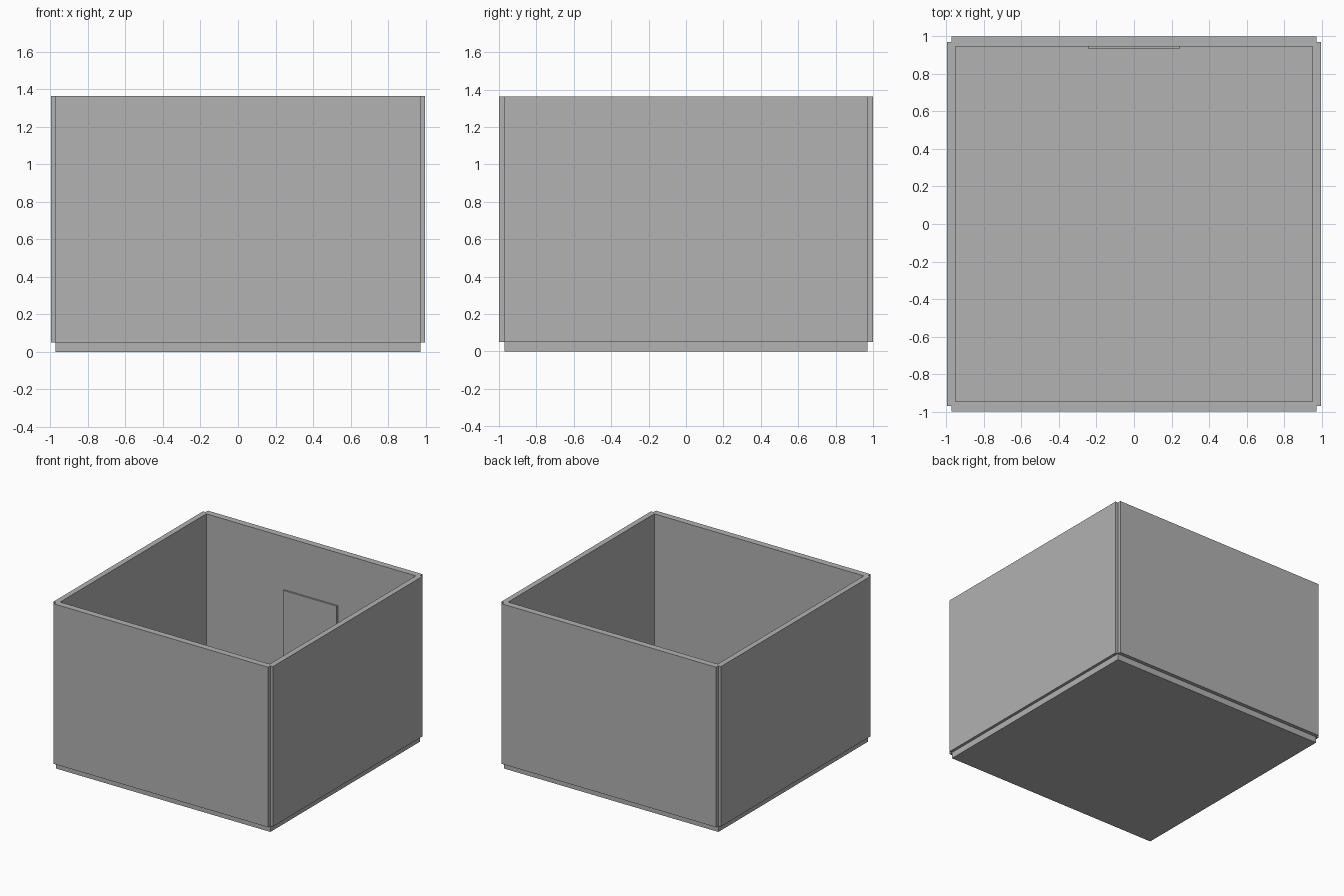
import bpy, bmesh

if "Cube" in bpy.data.objects:
    bpy.data.objects.remove(bpy.data.objects["Cube"])

grey = bpy.data.materials.new("plain grey")
grey.diffuse_color = (0.445, 0.445, 0.445, 1)
grey.use_nodes = True
grey.node_tree.nodes["Principled BSDF"].inputs["Base Color"].default_value = grey.diffuse_color

BASE, TOP = 0.05, 1.363        # foot height, wall height
HX, HY = 0.996, 1.0            # outer half sizes
NX, NY = 0.973, 0.970          # corner notch positions
IX, IY = 0.951, 0.947          # inner half sizes


def finish(name, bm):
    bmesh.ops.recalc_face_normals(bm, faces=bm.faces)
    mesh = bpy.data.meshes.new(name)
    bm.to_mesh(mesh)
    bm.free()
    mesh.materials.append(grey)
    ob = bpy.data.objects.new(name, mesh)
    bpy.context.collection.objects.link(ob)
    return ob


def box(name, x0, x1, y0, y1, z0, z1):
    bm = bmesh.new()
    bmesh.ops.create_cube(bm, size=1)
    for v in bm.verts:
        v.co = ((x0 + x1) / 2 + v.co.x * (x1 - x0),
                (y0 + y1) / 2 + v.co.y * (y1 - y0),
                (z0 + z1) / 2 + v.co.z * (z1 - z0))
    return finish(name, bm)


# Walls: a ring with notched outer corners, extruded upwards
bm = bmesh.new()
outer = []
for sx, sy in ((1, 1), (-1, 1), (-1, -1), (1, -1)):
    corner = [(sx * HX, sy * NY), (sx * NX, sy * NY), (sx * NX, sy * HY)]
    outer += corner if sx * sy > 0 else corner[::-1]
inner = [(IX, IY), (-IX, IY), (-IX, -IY), (IX, -IY)]
edges = []
for loop in (outer, inner):
    vs = [bm.verts.new((x, y, BASE)) for x, y in loop]
    edges += [bm.edges.new((vs[i - 1], vs[i])) for i in range(len(vs))]
bmesh.ops.triangle_fill(bm, edges=edges, use_beauty=True)
ext = bmesh.ops.extrude_face_region(bm, geom=bm.faces[:], use_keep_orig=True)
top_verts = [g for g in ext["geom"] if isinstance(g, bmesh.types.BMVert)]
bmesh.ops.translate(bm, verts=top_verts, vec=(0, 0, TOP - BASE))
finish("walls", bm)

# Recessed foot, whose top is the floor
box("base_floor", -NX, NX, -NY, NY, 0, BASE)

# Thin panel on the inside of the back wall
box("inner_panel", -0.243, 0.243, 0.933, IY, BASE, 0.93)
